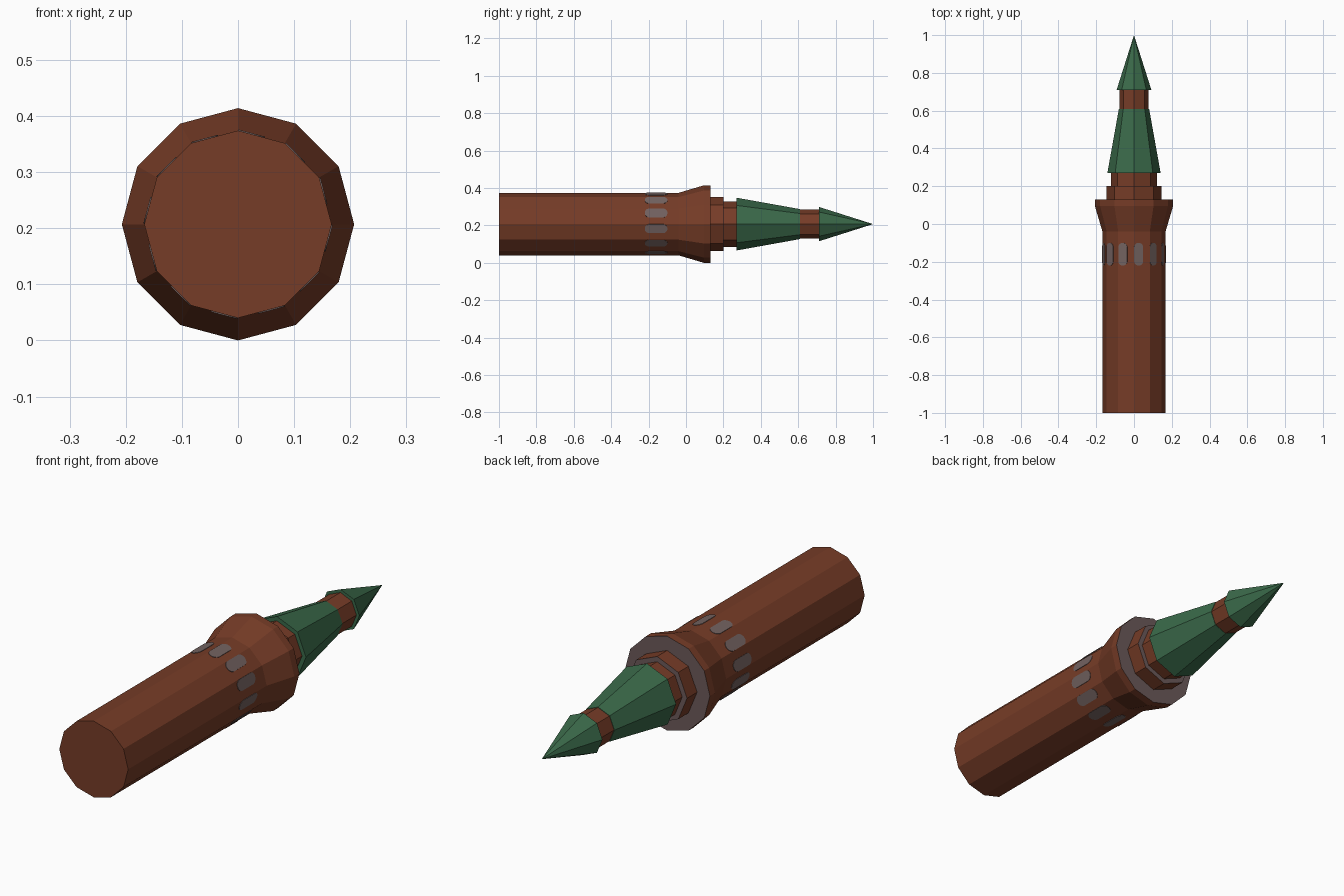
import bpy, bmesh, math
from mathutils import Vector

if "Cube" in bpy.data.objects:
    bpy.data.objects.remove(bpy.data.objects["Cube"])

R = 0.207  # height of the long axis above the ground


def material(name, rgb):
    m = bpy.data.materials.new(name)
    m.diffuse_color = (*rgb, 1)
    m.use_nodes = True
    m.node_tree.nodes["Principled BSDF"].inputs["Base Color"].default_value = m.diffuse_color
    return m


BROWN = material("brown brick", (0.181, 0.045, 0.020))
GREEN = material("green roof", (0.042, 0.141, 0.067))
GREY = material("grey stone", (0.150, 0.102, 0.100))
PANE = material("grey window", (0.170, 0.122, 0.117))


def finish(name, bm, mats):
    bmesh.ops.recalc_face_normals(bm, faces=bm.faces)
    me = bpy.data.meshes.new(name)
    bm.to_mesh(me)
    bm.free()
    for m in mats:
        me.materials.append(m)
    ob = bpy.data.objects.new(name, me)
    bpy.context.collection.objects.link(ob)
    return ob


def turned(name, profile, sides, mat, ledge=None):
    """Faceted solid around the y axis; profile is (y, radius) pairs."""
    bm = bmesh.new()
    rings = []
    for y, r in profile:
        n = sides if r > 0 else 1
        rings.append([bm.verts.new((r * math.cos(2 * math.pi * i / sides), y,
                                    R + r * math.sin(2 * math.pi * i / sides)))
                      for i in range(n)])
    for a, b in zip(rings, rings[1:]):
        for i in range(sides):
            j = (i + 1) % sides
            if len(b) == 1:
                bm.faces.new((a[i], a[j], b[0]))
            else:
                bm.faces.new((a[i], a[j], b[j], b[i]))
    for ring in (rings[0], rings[-1]):
        if len(ring) > 1:
            bm.faces.new(ring)
    bmesh.ops.recalc_face_normals(bm, faces=bm.faces)
    if ledge:  # stone ledge on the face looking along +y
        for f in bm.faces:
            f.material_index = int(f.normal.y > 0.9)
    return finish(name, bm, [mat] + ([ledge] if ledge else []))


# Main shaft with flared collar
turned("tower_shaft", [(-1, 0.167), (-0.04, 0.167), (0.095, R), (0.13, R)], 12, BROWN, GREY)
# Stepped drums under the roof
turned("lower_drum", [(0.12, 0.145), (0.20, 0.145)], 8, BROWN, GREY)
turned("upper_drum", [(0.19, 0.122), (0.28, 0.122)], 8, BROWN)
# Roof, neck and spire
turned("lower_roof", [(0.27, 0.141), (0.61, 0.080)], 8, GREEN)
turned("neck", [(0.60, 0.078), (0.72, 0.078)], 8, BROWN)
turned("spire", [(0.71, 0.092), (1.0, 0)], 8, GREEN)

# Rounded windows: one thin plate on each shaft facet
bm = bmesh.new()
apothem = 0.167 * math.cos(math.pi / 12)
for k in range(12):
    a = math.radians(30 * k + 15)
    out = Vector((math.cos(a), 0, math.sin(a)))
    side = Vector((-math.sin(a), 0, math.cos(a)))
    pts = []
    for i in range(16):
        t = 2 * math.pi * (i + 0.5) / 16
        y = -0.16 + math.copysign(0.036, math.sin(t)) + 0.025 * math.sin(t)
        pts.append(Vector((0, y, R)) + side * (0.018 + 0.025 * math.cos(t)))
    low = [bm.verts.new(p + out * (apothem - 0.001)) for p in pts]
    top = [bm.verts.new(p + out * (apothem + 0.002)) for p in pts]
    bm.faces.new(low)
    bm.faces.new(top)
    for i in range(16):
        j = (i + 1) % 16
        bm.faces.new((low[i], low[j], top[j], top[i]))
finish("windows", bm, [PANE])
